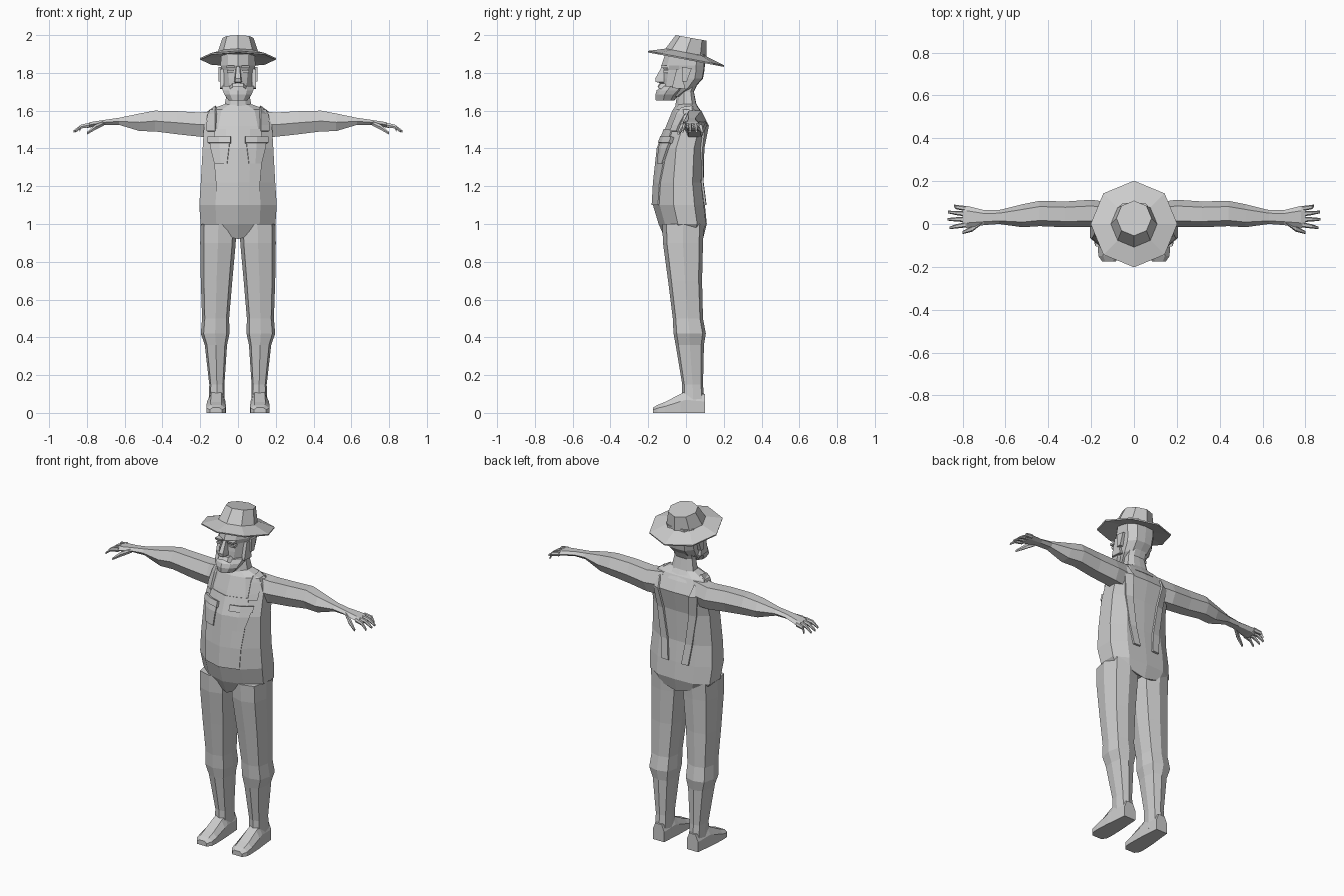
import bpy, bmesh, math
from mathutils import Vector
from mathutils.bvhtree import BVHTree

cube = bpy.data.objects.get("Cube")
if cube:
    bpy.data.objects.remove(cube)

grey = bpy.data.materials.new("plain_grey")
grey.use_nodes = True
grey.diffuse_color = (0.6, 0.6, 0.6, 1)
grey.node_tree.nodes["Principled BSDF"].inputs["Base Color"].default_value = (0.6, 0.6, 0.6, 1)


def finish(name, bm, mirror=False, thickness=0):
    bmesh.ops.recalc_face_normals(bm, faces=bm.faces[:])
    mesh = bpy.data.meshes.new(name)
    bm.to_mesh(mesh)
    mesh.materials.append(grey)
    ob = bpy.data.objects.new(name, mesh)
    bpy.context.collection.objects.link(ob)
    if thickness:
        mod = ob.modifiers.new("thickness", "SOLIDIFY")
        mod.thickness, mod.offset = thickness, 0
    if mirror:
        ob.modifiers.new("mirror", "MIRROR")
    return bm


def loft(name, rings, mirror=False):
    """Skin a list of equal point rings and cap both ends."""
    bm = bmesh.new()
    rows = [[bm.verts.new(p) for p in ring] for ring in rings]
    n = len(rows[0])
    for a, b in zip(rows, rows[1:]):
        for i in range(n):
            j = (i + 1) % n
            bm.faces.new((a[i], a[j], b[j], b[i]))
    bm.faces.new(rows[0])
    bm.faces.new(rows[-1])
    return finish(name, bm, mirror)


def body_ring(z, w, front, back):
    """Ten-sided section, symmetric about x = 0."""
    d = back - front
    half = [(0.58 * w, front + 0.13 * d), (w, front + 0.4 * d),
            (w, front + 0.8 * d), (0.6 * w, back - 0.02 * d)]
    pts = [(0, front)] + half + [(0, back)] + [(-x, y) for x, y in reversed(half)]
    return [Vector((x, y, z)) for x, y in pts]


def box_ring(z, x0, x1, y0, y1):
    """Eight-sided section, slightly squarer than an ellipse."""
    cx, cy, hx, hy = (x0 + x1) / 2, (y0 + y1) / 2, (x1 - x0) / 2, (y1 - y0) / 2
    k = 0.8
    unit = [(0, -1), (k, -k), (1, 0), (k, k), (0, 1), (-k, k), (-1, 0), (-k, -k)]
    return [(cx + hx * u, cy + hy * v, z) for u, v in unit]


def arm_ring(x, z0, z1, y0, y1):
    """Six-sided upright section with a ridge front and back."""
    cy, cz, hy, hz = (y0 + y1) / 2, (z0 + z1) / 2, (y1 - y0) / 2, (z1 - z0) / 2
    unit = [(-1, 0), (-0.55, 1), (0.55, 1), (1, 0), (0.55, -1), (-0.55, -1)]
    return [(x, cy + hy * u, cz + hz * v) for u, v in unit]


# Torso
rings = [body_ring(*r) for r in [
    (0.94, 0.17, -0.11, 0.09), (1.0, 0.198, -0.145, 0.11), (1.1, 0.205, -0.175, 0.1),
    (1.22, 0.197, -0.168, 0.085), (1.4, 0.187, -0.148, 0.09), (1.52, 0.18, -0.105, 0.115),
    (1.605, 0.15, -0.07, 0.075), (1.635, 0.07, -0.05, 0.05)]]
for p in rings[0]:
    p.z += 0.25 * abs(p.x) - 0.02
torso = loft("torso", rings)
tree = BVHTree.FromBMesh(torso)
FRONT, BACK, TOP = Vector((0, 1, 0)), Vector((0, -1, 0)), Vector((0, 0, -1))


def on_torso(x, t, direction):
    start = Vector((x, t, 2)) if direction == TOP else Vector((x, -direction.y, t))
    hit = tree.ray_cast(start, direction)[0]
    return hit or tree.find_nearest(Vector((x, 0, t)))[0]


def patch(name, rows, thickness, cols=2, mirror=False):
    """Cloth plate on the torso; rows are (x0, x1, height or depth, direction)."""
    bm = bmesh.new()
    grid = [[bm.verts.new(on_torso(x0 + (x1 - x0) * i / cols, t, d)) for i in range(cols + 1)]
            for x0, x1, t, d in rows]
    for a, b in zip(grid, grid[1:]):
        for i in range(cols):
            bm.faces.new((a[i], a[i + 1], b[i + 1], b[i]))
    finish(name, bm, mirror, thickness)


# Overalls: bib, straps, pockets
patch("bib", [(-0.12, 0.12, 1.5, FRONT), (-0.13, 0.13, 1.4, FRONT),
              (-0.115, 0.115, 1.22, FRONT), (-0.11, 0.11, 1.1, FRONT)], 0.014, 4)
path = [(0.138, 1.49, FRONT), (0.138, 1.52, FRONT), (0.136, 1.585, FRONT), (0.135, -0.025, TOP),
        (0.135, 0.03, TOP), (0.13, 1.57, BACK), (0.12, 1.52, BACK), (0.105, 1.4, BACK),
        (0.08, 1.22, BACK), (0.065, 1.1, BACK)]
patch("straps", [(x - 0.022, x + 0.022, t, d) for x, t, d in path], 0.022, 1, True)
patch("pockets", [(0.04, 0.145, 1.45, FRONT), (0.045, 0.14, 1.4, FRONT),
                  (0.055, 0.12, 1.32, FRONT)], 0.026, 2, True)
patch("pocket_flaps", [(0.035, 0.15, 1.458, FRONT), (0.035, 0.15, 1.425, FRONT)], 0.042, 2, True)

# Legs and feet
loft("legs", [box_ring(*r) for r in [
    (1.0, 0.01, 0.198, -0.125, 0.095), (0.9, 0.012, 0.2, -0.122, 0.09),
    (0.7, 0.03, 0.197, -0.095, 0.085), (0.5, 0.047, 0.19, -0.07, 0.09),
    (0.42, 0.045, 0.197, -0.066, 0.105), (0.36, 0.058, 0.176, -0.055, 0.095),
    (0.15, 0.072, 0.152, -0.02, 0.09), (0.03, 0.07, 0.155, -0.02, 0.1)]], True)


def foot_ring(y, x0, x1, h):
    inset = 0.22 * (x1 - x0)
    return [(x0, y, 0), (x1, y, 0), (x1, y, h * 0.6), (x1 - inset, y, h),
            (x0 + inset, y, h), (x0, y, h * 0.6)]


loft("feet", [foot_ring(*r) for r in [
    (0.1, 0.075, 0.15, 0.1), (0.0, 0.068, 0.16, 0.115), (-0.03, 0.066, 0.164, 0.1),
    (-0.11, 0.064, 0.168, 0.058), (-0.15, 0.066, 0.166, 0.042), (-0.175, 0.085, 0.148, 0.028)]], True)

# Arms down to the palms
loft("arms", [arm_ring(*r) for r in [
    (0.1, 1.46, 1.6, -0.02, 0.1), (0.2, 1.462, 1.59, -0.015, 0.113),
    (0.32, 1.475, 1.597, -0.015, 0.105), (0.44, 1.49, 1.6, -0.01, 0.108),
    (0.52, 1.492, 1.585, -0.015, 0.092), (0.63, 1.525, 1.562, 0.0, 0.065),
    (0.7, 1.525, 1.552, -0.005, 0.065), (0.78, 1.512, 1.54, -0.018, 0.085),
    (0.8, 1.508, 1.532, -0.015, 0.083)]], True)

# Fingers and thumb
fingers = {"little_fingers": (0.072, 0.84, 0.086), "ring_fingers": (0.047, 0.868, 0.056),
           "middle_fingers": (0.021, 0.87, 0.022), "index_fingers": (-0.004, 0.86, -0.018)}
for name, (y0, x, y1) in fingers.items():
    stations = [(0.785, y0, 1.524, 0.012), (0.83, (y0 + y1) / 2, 1.516, 0.01), (x, y1, 1.49, 0.006)]
    loft(name, [arm_ring(sx, z - r, z + r, y - r, y + r) for sx, y, z, r in stations], True)
thumb = [(0.71, 0.01, 1.533, 0.012), (0.755, -0.022, 1.513, 0.014), (0.8, -0.04, 1.48, 0.007)]
loft("thumbs", [arm_ring(x, z - r, z + r, y - r, y + r) for x, y, z, r in thumb], True)

# Neck and head
loft("neck", [body_ring(*r) for r in [
    (1.58, 0.1, -0.065, 0.09), (1.635, 0.07, -0.055, 0.055), (1.7, 0.058, -0.045, 0.042),
    (1.76, 0.06, -0.04, 0.07)]])
loft("head", [body_ring(*r) for r in [
    (1.675, 0.05, -0.12, -0.03), (1.72, 0.075, -0.128, 0.045), (1.77, 0.084, -0.128, 0.09),
    (1.815, 0.088, -0.122, 0.098), (1.84, 0.092, -0.13, 0.1), (1.9, 0.09, -0.11, 0.1)]])
loft("beard", [body_ring(*r) for r in [
    (1.655, 0.05, -0.16, -0.06), (1.685, 0.072, -0.162, -0.04), (1.708, 0.081, -0.155, -0.015),
    (1.73, 0.086, -0.13, 0.0)]])


def block(name, corners, x0, x1, mirror=True):
    """Side outline (y, z) pulled across x."""
    loft(name, [[(x, y, z) for y, z in corners] for x in (x0, x1)], mirror)


block("sideburns", [(-0.075, 1.72), (-0.005, 1.715), (-0.025, 1.82), (-0.05, 1.82)], 0.075, 0.094)
block("ears", [(-0.02, 1.755), (0.005, 1.755), (0.03, 1.825), (-0.02, 1.83)], 0.08, 0.103)
block("brows", [(-0.09, 1.825), (-0.128, 1.825), (-0.132, 1.838), (-0.09, 1.838)], 0.018, 0.06)
block("eyelids", [(-0.08, 1.8), (-0.118, 1.8), (-0.12, 1.814), (-0.08, 1.814)], 0.02, 0.058)

# Nose and moustache
loft("nose", [[(-w, -0.1, z), (-w * 0.7, y, z), (w * 0.7, y, z), (w, -0.1, z)] for z, w, y in [
    (1.835, 0.012, -0.127), (1.77, 0.02, -0.163), (1.752, 0.022, -0.16), (1.745, 0.016, -0.13)]])
loft("moustache", [[(x, -0.09, z - h), (x, y, z - h), (x, y + 0.012, z + h), (x, -0.09, z + h)]
                   for x, y, z, h in [(0, -0.15, 1.738, 0.009), (0.03, -0.147, 1.733, 0.01),
                                      (0.05, -0.125, 1.715, 0.006)]], True)


# Hat: tilted eight-sided brim and crown
def hat_ring(r, z, cy=0.0, tilt=0.19):
    pts = []
    for i in range(8):
        a = math.tau * i / 8
        y = cy + r * math.sin(a)
        pts.append((r * math.cos(a), y, z - tilt * y))
    return pts


loft("hat", [hat_ring(0.1, 1.885), hat_ring(0.2, 1.87), hat_ring(0.202, 1.878),
             hat_ring(0.108, 1.908), hat_ring(0.082, 1.99, 0.027, 0.18)])
